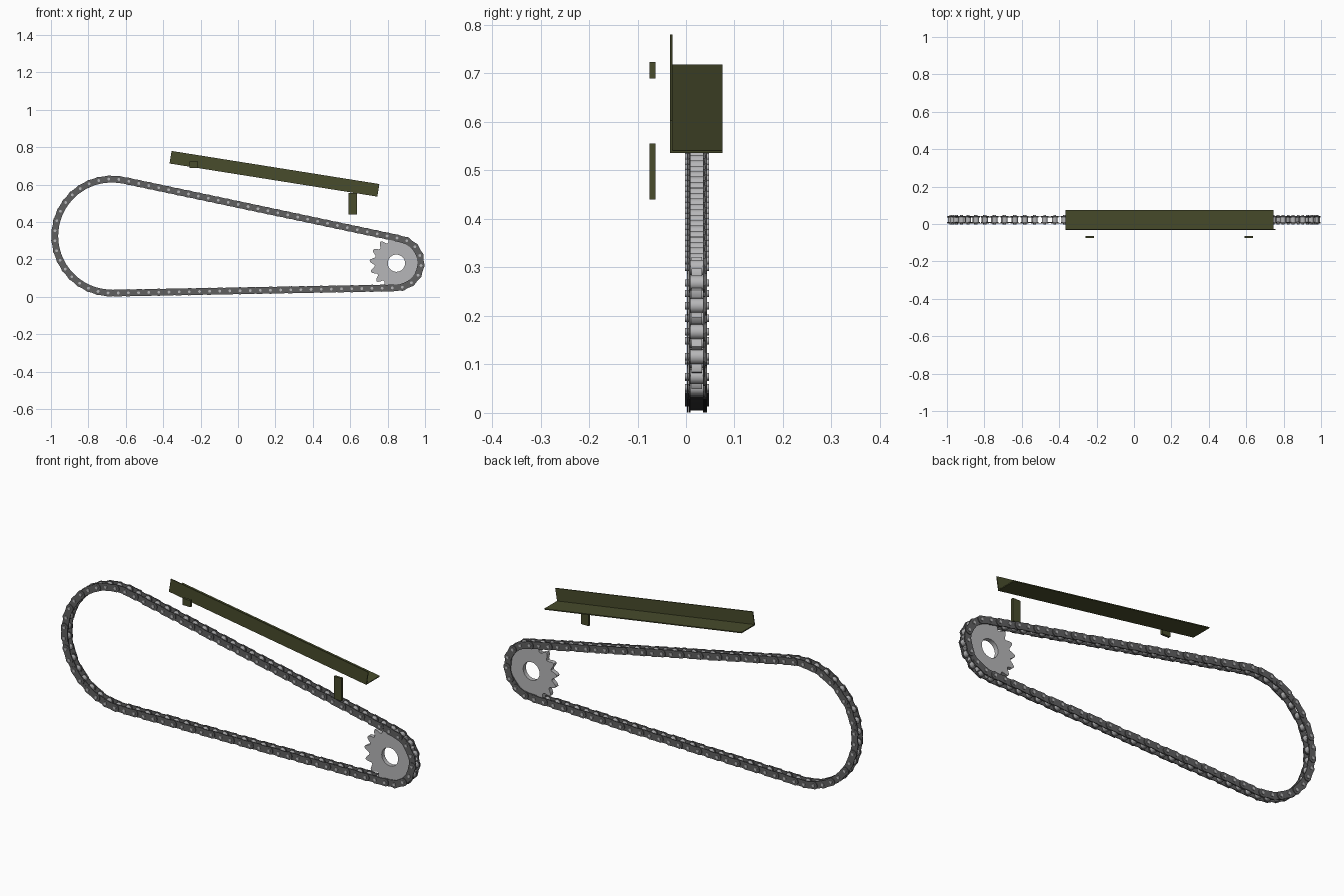
import bpy, bmesh, math
from mathutils import Vector

if "Cube" in bpy.data.objects:
    bpy.data.objects.remove(bpy.data.objects["Cube"])


def material(name, rgb):
    m = bpy.data.materials.new(name)
    m.diffuse_color = (*rgb, 1)
    m.use_nodes = True
    m.node_tree.nodes["Principled BSDF"].inputs["Base Color"].default_value = m.diffuse_color
    return m


OLIVE = material("olive_green", (0.065, 0.072, 0.025))
DARK = material("dark_steel", (0.115, 0.115, 0.118))
LIGHT = material("light_steel", (0.47, 0.47, 0.48))


def finish(bm, name, mat, smooth=False):
    bmesh.ops.recalc_face_normals(bm, faces=bm.faces)
    me = bpy.data.meshes.new(name)
    bm.to_mesh(me)
    bm.free()
    ob = bpy.data.objects.new(name, me)
    bpy.context.collection.objects.link(ob)
    me.materials.append(mat)
    if smooth:
        bpy.ops.object.select_all(action='DESELECT')
        ob.select_set(True)
        bpy.context.view_layer.objects.active = ob
        bpy.ops.object.shade_smooth_by_angle(angle=math.radians(35))
    return ob


def prism(bm, pts, y0, y1):
    """Extrude an (x, z) outline from y0 to y1."""
    a = [bm.verts.new((x, y0, z)) for x, z in pts]
    b = [bm.verts.new((x, y1, z)) for x, z in pts]
    bm.faces.new(a)
    bm.faces.new(b[::-1])
    n = len(pts)
    for i in range(n):
        j = (i + 1) % n
        bm.faces.new((a[i], b[i], b[j], a[j]))


def polar(c, r, a):
    return Vector((c[0] + r * math.cos(a), c[1] + r * math.sin(a)))


def circle(c, r, n):
    return [polar(c, r, 2 * math.pi * k / n) for k in range(n)]


# Chain path: two arcs joined by the outer tangents
C1, R1 = Vector((-0.675, 0.325)), 0.305
C2, R2 = Vector((0.847, 0.180)), 0.132
d = C2 - C1
phi = math.atan2(d.y, d.x)
half = math.acos((R1 - R2) / d.length)
top, bot = phi + half, phi - half
run = math.sqrt(d.length ** 2 - (R1 - R2) ** 2)
arc2 = R2 * 2 * half
arc1 = R1 * (2 * math.pi - 2 * half)
TOTAL = 2 * run + arc1 + arc2
LINKS = 82
PITCH = TOTAL / LINKS
YC = 0.0225


def path(s):
    s %= TOTAL
    if s < arc2:                                   # around the sprocket
        return polar(C2, R2, top - s / R2)
    s -= arc2
    if s < run:                                    # lower run
        return polar(C2, R2, bot).lerp(polar(C1, R1, bot), s / run)
    s -= run
    if s < arc1:                                   # around the large end
        return polar(C1, R1, bot - s / R1)
    return polar(C1, R1, top).lerp(polar(C2, R2, top), (s - arc1) / run)


pins = [path(arc2 / 2 + i * PITCH) for i in range(LINKS)]


def link_outline(p, q, h):
    """Rounded plate with a slight waist between two pins."""
    u = (q - p).normalized()
    v = Vector((-u.y, u.x))
    pts = []
    for c, base in ((q, -75), (p, 105)):
        for k in range(7):
            a = math.radians(base + 25 * k)
            pts.append(c + h * (u * math.cos(a) + v * math.sin(a)))
        side = 1 if c is q else -1
        pts.append((p + q) / 2 + v * side * h * 0.86)
    return pts


# Chain side plates, alternating outer and inner links
for name, parity, off in (("chain_outer_plates", 0, 0.0190), ("chain_inner_plates", 1, 0.0148)):
    bm = bmesh.new()
    for i in range(parity, LINKS, 2):
        pts = link_outline(pins[i], pins[(i + 1) % LINKS], 0.020)
        for s in (-1, 1):
            y = YC + s * off
            prism(bm, pts, y - 0.0019, y + 0.0019)
    finish(bm, name, DARK)

# Rollers and pins
for name, r, w, n in (("chain_rollers", 0.0155, 0.0132, 16), ("chain_pins", 0.0075, 0.0250, 12)):
    bm = bmesh.new()
    for p in pins:
        prism(bm, circle(p, r, n), YC - w, YC + w)
    finish(bm, name, LIGHT, True)

# Toothed sprocket with a centre bore
TEETH, STEP = 15, 8
bm = bmesh.new()
rings = []
n = TEETH * STEP
profile = [0.116, 0.119, 0.130, 0.140, 0.144, 0.140, 0.130, 0.119]
for y in (YC - 0.011, YC + 0.011):
    for bore in (False, True):
        ring = []
        for k in range(n):
            p = polar(C2, 0.046 if bore else profile[k % STEP], phi + 2 * math.pi * k / n)
            ring.append(bm.verts.new((p.x, y, p.y)))
        rings.append(ring)
fo, fi, bo, bi = rings
for a, b in ((fo, fi), (fi, bi), (bi, bo), (bo, fo)):
    for k in range(n):
        j = (k + 1) % n
        bm.faces.new((a[k], a[j], b[j], b[k]))
finish(bm, "sprocket", LIGHT, True)

# Sloping angle-section chain guard
P0, P1 = Vector((-0.366, 0.713)), Vector((0.745, 0.536))
u = (P1 - P0).normalized()
v = Vector((-u.y, u.x))


def strip(h):
    return [P0, P1, P1 + v * h, P0 + v * h]


bm = bmesh.new()
prism(bm, strip(0.068), -0.033, -0.028)
prism(bm, strip(0.005), -0.028, 0.075)
finish(bm, "chain_guard", OLIVE)

# Guard mounting tabs
for name, x0, x1, z0, z1 in (("rear_guard_tab", -0.259, -0.215, 0.690, 0.724),
                             ("front_guard_tab", 0.592, 0.635, 0.440, 0.555)):
    bm = bmesh.new()
    prism(bm, [(x0, z0), (x1, z0), (x1, z1), (x0, z1)], -0.075, -0.063)
    finish(bm, name, OLIVE)
